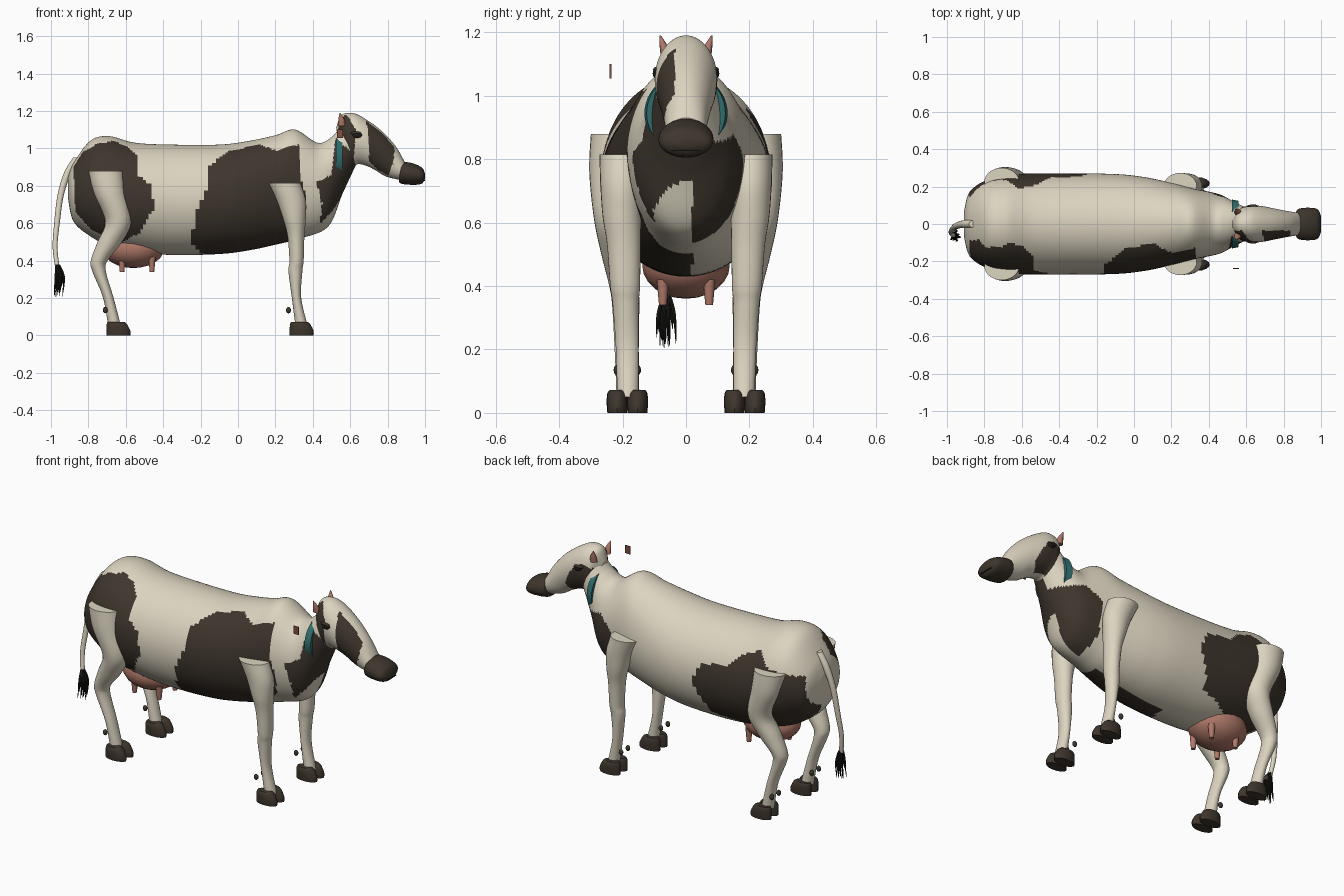
import bpy
import bmesh
import math
import random
from mathutils import Vector

random.seed(4)
cube = bpy.data.objects.get("Cube")
if cube:
    bpy.data.objects.remove(cube)


def material(name, rgb):
    m = bpy.data.materials.new(name)
    m.use_nodes = True
    m.diffuse_color = (*rgb, 1)
    m.node_tree.nodes["Principled BSDF"].inputs["Base Color"].default_value = (*rgb, 1)
    return m


cream = material("cream hide", (.72, .66, .53))
brown = material("dark brown hide", (.048, .036, .026))
pink = material("pink skin", (.43, .19, .14))
teal = material("teal collar", (.03, .15, .15))
black = material("black hair", (.012, .011, .01))
red = material("red brown tag", (.22, .075, .055))
parts = []


def finish(name, bm, mats, rule=None):
    """Turn a bmesh into a smooth object, painting faces by a rule on their centres."""
    bmesh.ops.recalc_face_normals(bm, faces=bm.faces)
    for f in bm.faces:
        f.smooth = True
        if rule:
            f.material_index = int(rule(f.calc_center_median()))
    mesh = bpy.data.meshes.new(name)
    bm.to_mesh(mesh)
    bm.free()
    for m in mats:
        mesh.materials.append(m)
    ob = bpy.data.objects.new(name, mesh)
    bpy.context.collection.objects.link(ob)
    parts.append(ob)
    return ob


def spline(rows, per):
    """Catmull-Rom interpolation through rows of numbers."""
    out = []
    last = len(rows) - 1
    for i in range(last):
        a, b, c, d = rows[max(i - 1, 0)], rows[i], rows[i + 1], rows[min(i + 2, last)]
        for k in range(per):
            t = k / per
            out.append([q + t / 2 * (r - p + t * (2 * p - 5 * q + 4 * r - s + t * (3 * (q - r) + s - p)))
                        for p, q, r, s in zip(a, b, c, d)])
    return out + [list(rows[-1])]


def loft(name, rings, mats, sides=24, rule=None):
    """Skin elliptical rings, each given as centre and two half axes."""
    bm = bmesh.new()
    loops = []
    for c, u, v in rings:
        angles = [math.tau * k / sides for k in range(sides)]
        loops.append([bm.verts.new(c + u * math.cos(a) + v * math.sin(a)) for a in angles])
    for a, b in zip(loops, loops[1:]):
        for k in range(sides):
            j = (k + 1) % sides
            bm.faces.new((a[k], a[j], b[j], b[k]))
    bm.faces.new(loops[0])
    bm.faces.new(loops[-1])
    return finish(name, bm, mats, rule)


def long_rings(rows, per):
    """Rows: top x, top z, bottom x, bottom z, half width."""
    rings = []
    for tx, tz, bx, bz, w in spline(rows, per):
        top, low = Vector((tx, 0, tz)), Vector((bx, 0, bz))
        rings.append(((top + low) / 2, (top - low) / 2, Vector((0, w, 0))))
    return rings


def post_rings(rows, per, side=1):
    """Rows: x, y, z, half depth, half width."""
    return [(Vector((x, y * side, z)), Vector((rx, 0, 0)), Vector((0, ry, 0)))
            for x, y, z, rx, ry in spline(rows, per)]


def ball(name, centre, size, mat):
    bm = bmesh.new()
    bmesh.ops.create_uvsphere(bm, u_segments=20, v_segments=12, radius=1)
    bmesh.ops.scale(bm, vec=size, verts=bm.verts)
    bmesh.ops.translate(bm, vec=centre, verts=bm.verts)
    return finish(name, bm, [mat])


def inside(poly, x, z):
    hit = False
    for (ax, az), (bx, bz) in zip(poly, poly[1:] + poly[:1]):
        if (az > z) != (bz > z) and x < ax + (z - az) * (bx - ax) / (bz - az):
            hit = not hit
    return hit


def patched(right, left, seam, gap=0):
    """Paint rule: outlines in side elevation, separate for each flank."""
    def rule(p):
        polys = right if p.y < seam else left
        return abs(p.y) >= gap and any(inside(q, p.x, p.z) for q in polys)
    return rule


# Body and neck
body = [(-.91, .84, -.91, .74, .06), (-.88, .92, -.88, .61, .17), (-.79, 1.04, -.79, .53, .235),
        (-.69, 1.065, -.69, .48, .26), (-.55, 1.03, -.55, .45, .27), (-.36, 1.02, -.36, .43, .27),
        (-.1, 1.02, -.1, .435, .267), (.06, 1.04, .06, .455, .25), (.2, 1.07, .2, .485, .22),
        (.305, 1.1, .32, .515, .19), (.425, 1.03, .48, .58, .16), (.5, 1.06, .56, .76, .12),
        (.55, 1.12, .63, .91, .09)]
rump_right = [(-.88, .9), (-.83, .98), (-.76, 1.02), (-.67, 1.04), (-.59, 1.01), (-.54, .96), (-.54, .86),
              (-.46, .8), (-.45, .68), (-.53, .545), (-.62, .5), (-.78, .56), (-.87, .66)]
flank_right = [(-.17, .89), (-.06, .98), (.02, 1), (.12, 1.02), (.2, .99), (.33, 1.02), (.34, .82), (.37, .72),
               (.35, .62), (.28, .53), (.25, .4), (-.16, .4), (-.25, .5), (-.23, .64), (-.17, .78)]
chest_right = [(.42, .82), (.5, .86), (.52, 1.05), (.65, .95), (.57, .76), (.5, .66), (.44, .6), (.45, .7)]
rump_left = [(-.22, .7), (-.28, .82), (-.45, .85), (-.52, .92), (-.62, .96), (-.7, .89), (-.88, .86),
             (-.9, .62), (-.75, .5), (-.55, .46), (-.4, .5), (-.3, .52), (-.28, .6)]
chest_left = [(.36, .8), (.45, .88), (.52, .86), (.6, .85), (.58, .75), (.5, .55), (.4, .5), (.36, .62)]
loft("body", long_rings(body, 12), [cream, brown], 112,
     patched([rump_right, flank_right, chest_right], [rump_left, chest_left], .02))

# Head
head = [(.525, 1.11, .56, .92, .04), (.55, 1.175, .6, .89, .085), (.6, 1.19, .64, .915, .097),
        (.66, 1.17, .69, .905, .097), (.76, 1.1, .74, .88, .083), (.84, 1.015, .79, .85, .07),
        (.89, .93, .87, .83, .06)]
eye_right = [(.5, 1.06), (.54, 1.2), (.59, 1.17), (.63, 1.1), (.62, .95), (.63, .85), (.53, .85)]
cheek_right = [(.68, 1.18), (.74, 1.15), (.78, 1.07), (.84, 1.03), (.83, .92), (.8, .84), (.7, .93), (.7, 1.05)]
eye_left = [(.52, 1.07), (.62, 1.1), (.69, 1.04), (.73, .95), (.7, .9), (.6, .85), (.54, .93)]
loft("head", long_rings(head, 12), [cream, brown], 72,
     patched([eye_right, cheek_right], [eye_left], 0, .035))
muzzle = [(.87, .91, .86, .835, .05), (.885, .927, .87, .812, .08), (.94, .918, .93, .805, .087),
          (.985, .895, .98, .81, .078), (1, .865, 1, .835, .04)]
loft("muzzle", long_rings(muzzle, 6), [brown], 32)
mouth = [(Vector((x, 0, .828)), Vector((0, 0, .003)), Vector((0, .045, 0))) for x in (.98, .999)]
loft("mouth_line", mouth, [black], 16)

for side, word in ((1, "left"), (-1, "right")):
    # Face details
    ball(word + "_eye", (.638, side * .092, 1.07), (.027, .013, .017), black)
    ball(word + "_eyelid", (.63, side * .09, 1.082), (.03, .014, .009), brown)
    ball(word + "_nostril", (.98, side * .056, .87), (.008, .012, .009), red)
    loft(word + "_horn", post_rings([(.555, .062, 1.12, .02, .017), (.553, .07, 1.155, .016, .013),
                                     (.545, .081, 1.19, .002, .002)], 4, side), [pink], 12)

    # Legs, standing slightly clear of the flanks
    fore = [(.247, .203, .815, .088, .07), (.285, .203, .72, .078, .067), (.302, .202, .62, .06, .061),
            (.31, .196, .53, .045, .053), (.313, .192, .4, .038, .047), (.307, .19, .34, .037, .041),
            (.313, .185, .2, .025, .036), (.34, .183, .05, .033, .034)]
    hind = [(-.707, .225, .88, .093, .075), (-.685, .23, .76, .086, .075), (-.64, .22, .61, .07, .07),
            (-.685, .205, .5, .066, .062), (-.742, .195, .4, .045, .047), (-.742, .19, .34, .036, .043),
            (-.693, .187, .2, .028, .038), (-.66, .183, .05, .034, .036)]
    for rows, pos, hoof_x in ((fore, "front", .34), (hind, "rear", -.64)):
        leg = "_".join((word, pos))
        loft(leg + "_leg", post_rings(rows, 6, side), [cream], 28)
        for n, off in (("inner", -.032), ("outer", .032)):
            y = .185 + off
            toe = [(hoof_x, y, 0, .064, .031), (hoof_x, y, .025, .064, .033),
                   (hoof_x - .008, y, .06, .054, .032), (hoof_x - .012, y, .072, .044, .024)]
            loft("_".join((leg, n, "hoof")), post_rings(toe, 2, side), [brown], 16)
            ball("_".join((leg, n, "dewclaw")), (hoof_x - .07, side * y, .135), (.013, .011, .017), brown)

    # Teats
    for x, pos in ((-.62, "rear"), (-.46, "front")):
        teat = [(x, .073, .42, .019, .019), (x, .073, .37, .015, .015), (x, .073, .34, .012, .012)]
        loft("_".join((word, pos, "teat")), post_rings(teat, 2, side), [pink], 12)

# Udder
ball("udder", (-.56, 0, .465), (.165, .138, .105), pink)

# Collar and ear tag
band = [(Vector((x, 0, .945)), Vector((0, 0, .125)), Vector((0, w, 0))) for x, w in ((.523, .131), (.558, .124))]
loft("collar", band, [teal], 48)
bm = bmesh.new()
bmesh.ops.create_cube(bm, size=1)
bmesh.ops.scale(bm, vec=(.032, .005, .046), verts=bm.verts)
bmesh.ops.translate(bm, vec=(.545, -.238, 1.077), verts=bm.verts)
finish("ear_tag", bm, [red])

# Tail and its tuft of hair
tail = [(-.86, 0, .95, .022, .02), (-.91, 0, .87, .02, .02), (-.948, -.01, .75, .017, .017),
        (-.968, -.025, .6, .015, .015), (-.978, -.045, .47, .013, .013), (-.965, -.062, .36, .012, .012)]
loft("tail", post_rings(tail, 8), [cream], 14)
for n in range(14):
    a = n * 2.4
    r = .006 + .02 * (n / 14)
    dx, dy = r * math.cos(a), 1.3 * r * math.sin(a)
    tip = .2 + random.random() * .07
    hair = [(-.965 + dx * .3, -.062 + dy * .3, .38, .005, .005),
            (-.955 + dx, -.064 + dy, .31, .006, .006),
            (-.963 + dx, -.064 + dy * 1.2, tip, .001, .001)]
    loft("tail_hair_%d" % n, post_rings(hair, 5), [black], 6)

# Keep hard edges crisp on caps, soft elsewhere
bpy.ops.object.select_all(action="DESELECT")
for ob in parts:
    ob.select_set(True)
bpy.context.view_layer.objects.active = parts[0]
bpy.ops.object.shade_smooth_by_angle(angle=math.radians(40))
